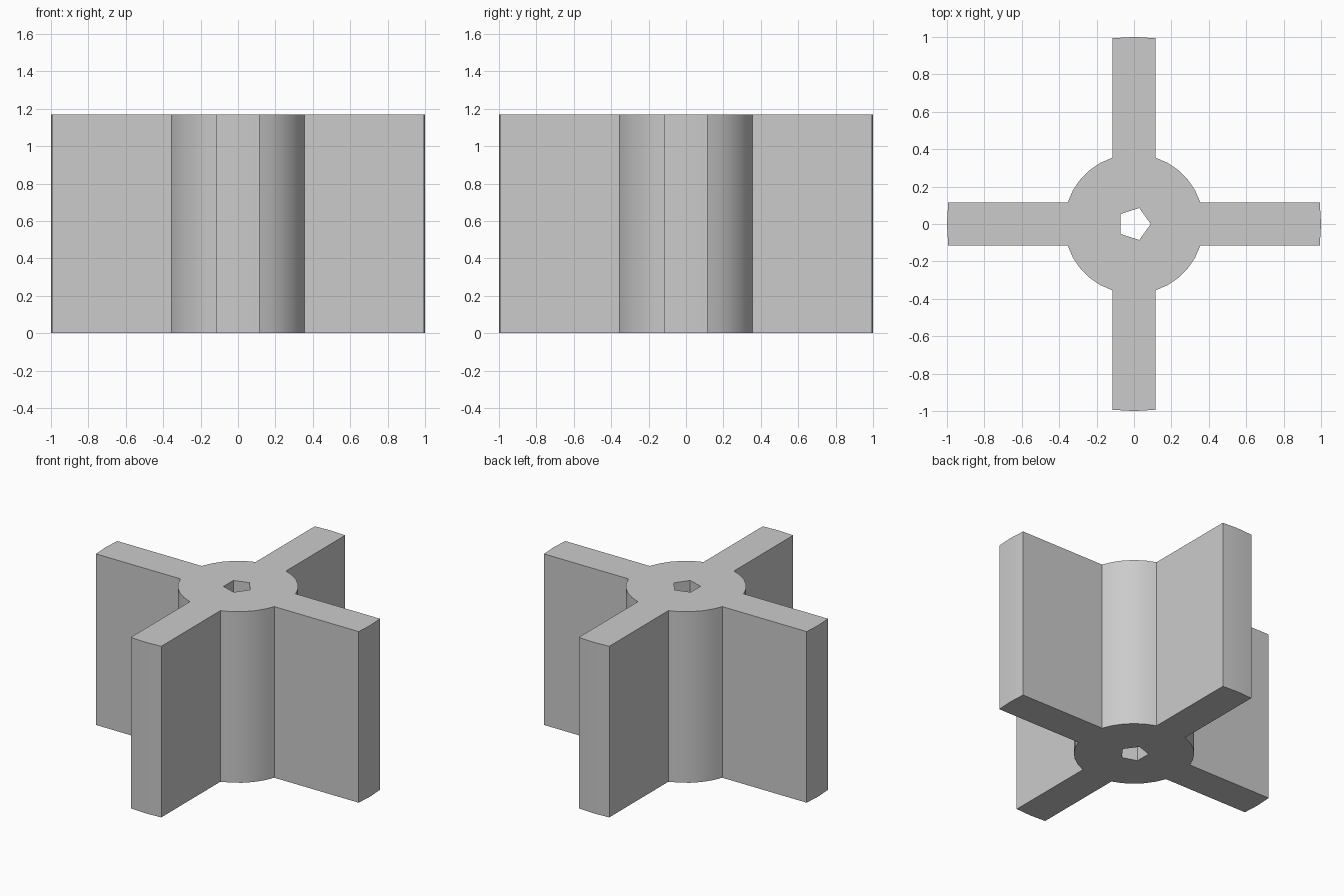
import bpy
import bmesh
from math import asin, cos, sin, pi, radians

cube = bpy.data.objects.get("Cube")
if cube:
    bpy.data.objects.remove(cube, do_unlink=True)

HEIGHT = 1.17
HALF_ARM = 0.115
HUB_R = 0.373
TIP_R = 1.0
HOLE_R = 0.09


def arc(radius, start, end, steps):
    """Points along a circular arc around the axis."""
    angles = [start + (end - start) * i / steps for i in range(steps + 1)]
    return [(radius * cos(a), radius * sin(a), 0) for a in angles]


# Outline: each quarter is a rounded arm tip followed by a hub arc
tip = asin(HALF_ARM / TIP_R)
root = asin(HALF_ARM / HUB_R)
outline = []
for quarter in range(4):
    a = quarter * pi / 2
    outline += arc(TIP_R, a - tip, a + tip, 2)
    outline += arc(HUB_R, a + root, a + pi / 2 - root, 5)

# Five-sided axle hole
hole = arc(HOLE_R, 0, 2 * pi, 5)[:-1]

# Fill the outline around the hole and extrude it upward
bm = bmesh.new()
edges = []
for loop in (outline, hole):
    verts = [bm.verts.new(p) for p in loop]
    edges += [bm.edges.new((v, verts[i - 1])) for i, v in enumerate(verts)]
bmesh.ops.triangle_fill(bm, edges=edges, use_beauty=True)
result = bmesh.ops.extrude_face_region(bm, geom=bm.faces[:], use_keep_orig=True)
top = [g for g in result["geom"] if isinstance(g, bmesh.types.BMVert)]
bmesh.ops.translate(bm, verts=top, vec=(0, 0, HEIGHT))
bmesh.ops.recalc_face_normals(bm, faces=bm.faces[:])

mesh = bpy.data.meshes.new("four_arm_hub")
bm.to_mesh(mesh)
bm.free()
hub = bpy.data.objects.new("four_arm_hub", mesh)
bpy.context.collection.objects.link(hub)

# Plain grey material
grey = bpy.data.materials.new("light_grey")
grey.use_nodes = True
colour = (0.6, 0.6, 0.6, 1)
grey.diffuse_color = colour
grey.node_tree.nodes["Principled BSDF"].inputs["Base Color"].default_value = colour
mesh.materials.append(grey)

# Smooth curved walls, sharp corners
bpy.ops.object.select_all(action="DESELECT")
hub.select_set(True)
bpy.context.view_layer.objects.active = hub
bpy.ops.object.shade_smooth_by_angle(angle=radians(30))
